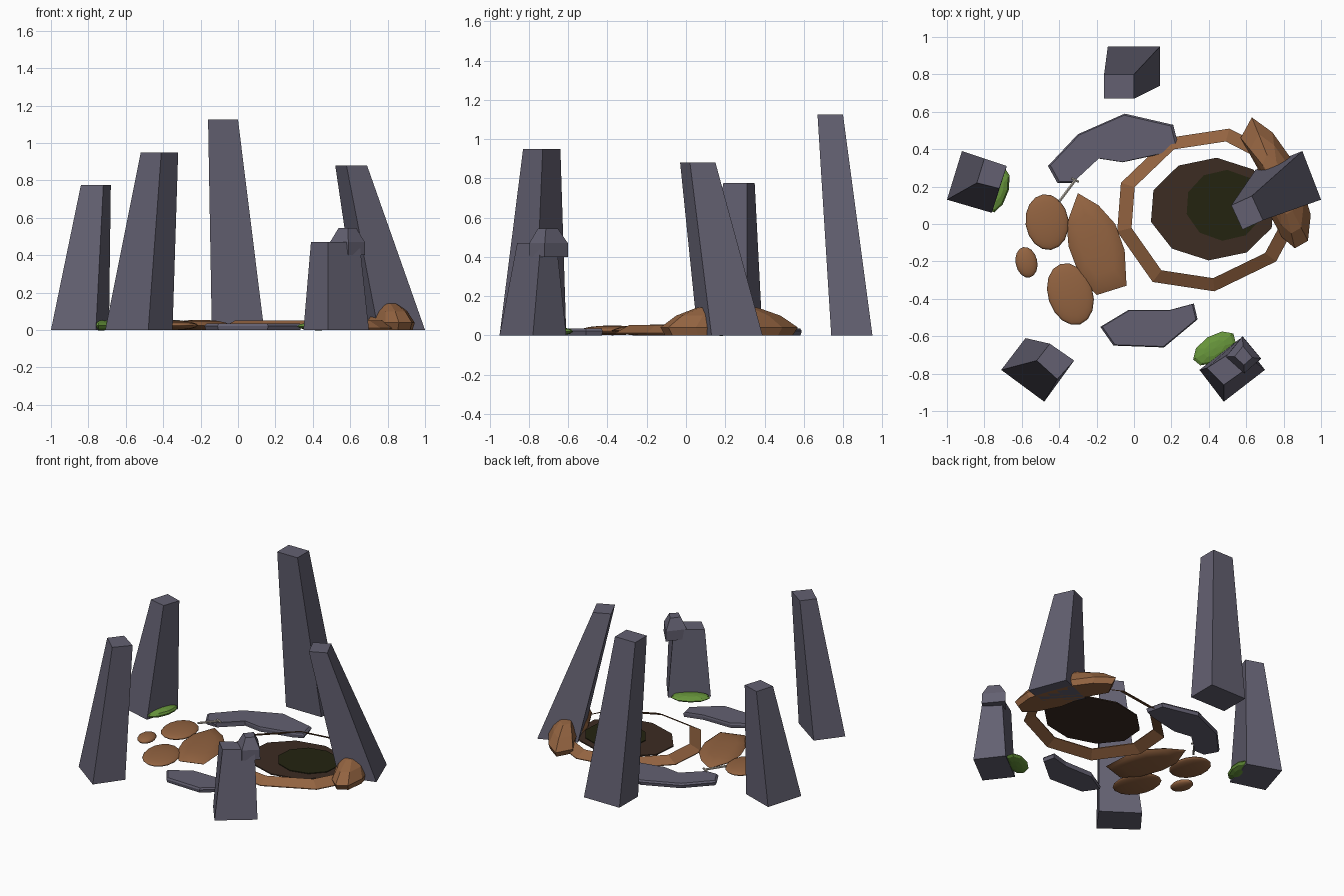
import bpy, bmesh, math
from mathutils import Vector

cube = bpy.data.objects.get("Cube")
if cube:
    bpy.data.objects.remove(cube, do_unlink=True)


def material(name, rgb):
    m = bpy.data.materials.new(name)
    m.use_nodes = True
    m.diffuse_color = (*rgb, 1)
    m.node_tree.nodes["Principled BSDF"].inputs["Base Color"].default_value = (*rgb, 1)
    return m


STONE = material("slate_stone", (0.125, 0.118, 0.165))
EARTH = material("clay_brown", (0.29, 0.125, 0.052))
MUD = material("dark_mud", (0.045, 0.025, 0.016))
POOL = material("murky_water", (0.017, 0.017, 0.005))
MOSS = material("moss_green", (0.14, 0.31, 0.045))
BONE = material("pale_bone", (0.55, 0.5, 0.43))


def finish(name, bm, mat):
    bmesh.ops.recalc_face_normals(bm, faces=bm.faces)
    me = bpy.data.meshes.new(name)
    bm.to_mesh(me)
    bm.free()
    me.materials.append(mat)
    ob = bpy.data.objects.new(name, me)
    bpy.context.collection.objects.link(ob)
    return ob


def loft(name, rings, mat, closed=False):
    """Join equal-length rings of points; cap the ends or close the loop."""
    bm = bmesh.new()
    loops = [[bm.verts.new(p) for p in r] for r in rings]
    n = len(loops[0])
    pairs = list(zip(loops, loops[1:]))
    if closed:
        pairs.append((loops[-1], loops[0]))
    else:
        bm.faces.new(loops[0])
        bm.faces.new(loops[-1])
    for a, b in pairs:
        for i in range(n):
            j = (i + 1) % n
            bm.faces.new((a[i], a[j], b[j], b[i]))
    return finish(name, bm, mat)


def at(points, z, scale=1.0, centre=None):
    """Lift an outline to a height, scaled about its centre."""
    c = Vector(centre) if centre else sum((Vector(p) for p in points), Vector((0, 0))) / len(points)
    return [(*(c + (Vector(p) - c) * scale), z) for p in points]


def ellipsoid(name, centre, size, angle, mat, segs=16, rings=8):
    bm = bmesh.new()
    bmesh.ops.create_uvsphere(bm, u_segments=segs, v_segments=rings, radius=1)
    ob = finish(name, bm, mat)
    ob.location, ob.scale = centre, size
    ob.rotation_euler.z = math.radians(angle)
    return ob


def smooth(ob, angle=40):
    bpy.ops.object.select_all(action='DESELECT')
    ob.select_set(True)
    bpy.context.view_layer.objects.active = ob
    bpy.ops.object.shade_smooth_by_angle(angle=math.radians(angle))


# Leaning tapered standing stones: base corners, top corners, top height
pillars = {
    "left_pillar": ([(-1, .13), (-.76, .06), (-.69, .31), (-.92, .39)],
                    [(-.84, .22), (-.72, .19), (-.68, .31), (-.80, .35)], .775),
    "front_right_pillar": ([(-.71, -.78), (-.48, -.95), (-.35, -.77), (-.58, -.61)],
                           [(-.52, -.73), (-.41, -.83), (-.32, -.73), (-.45, -.64)], .95),
    "broken_pillar": ([(.35, -.78), (.48, -.95), (.70, -.78), (.57, -.61)],
                      [(.39, -.77), (.48, -.86), (.65, -.74), (.56, -.66)], .47),
    "back_pillar": ([(-.14, .74), (.14, .74), (.14, .95), (-.14, .95)],
                    [(-.16, .67), (0, .67), (0, .80), (-.16, .80)], 1.125),
    "leaning_pillar": ([(.75, .06), (1, .13), (.90, .39), (.65, .29)],
                       [(.58, -.03), (.69, .02), (.63, .15), (.52, .10)], .88),
}
for name, (base, top, height) in pillars.items():
    loft(name, [at(base, 0), at(top, height)], STONE)

# Broken cap resting on the short pillar
cap = [(.49, -.71), (.59, -.80), (.68, -.72), (.58, -.60)]
loft("broken_cap", [at(cap, .40), at(cap, .47, .98), at(cap, .545, .5)], STONE)

# Flat paving slabs with bevelled rims
slabs = {
    "back_slab": [(-.46, .31), (-.30, .48), (-.05, .59), (.21, .53), (.24, .41),
                  (.17, .38), (-.06, .33), (-.19, .35), (-.33, .22), (-.41, .22)],
    "front_slab": [(-.18, -.55), (-.03, -.46), (.19, -.46), (.32, -.425),
                   (.34, -.51), (.16, -.66), (-.11, -.65)],
}
for name, outline in slabs.items():
    loft(name, [at(outline, 0, .97), at(outline, .022), at(outline, .034, .96)], STONE)

# Sloping rim around the pit
rim = [(.51, .51), (.18, .46), (-.07, .22), (-.09, -.04), (.10, -.31),
       (.43, -.36), (.76, -.20), (.90, .06), (.80, .36)]
mid = (.39, .08)
loft("pit_rim", [at(rim, .012, 1, mid), at(rim, .052, .84, mid),
                 at(rim, .047, .84, mid), at(rim, .007, 1, mid)], EARTH, closed=True)


# Mud floor and murky pool
def disc(name, centre, rx, ry, z, thick, sides, mat):
    pts = [(centre[0] + rx * math.cos(math.tau * (i + .4) / sides),
            centre[1] + ry * math.sin(math.tau * (i + .4) / sides)) for i in range(sides)]
    loft(name, [at(pts, z), at(pts, z + thick)], mat)


disc("mud_floor", (.42, .08), .34, .275, .015, .008, 10, MUD)
disc("murky_pool", (.485, .10), .21, .19, .023, .005, 10, POOL)

# Faceted clay mound beside the pit
mound = [(.63, .57), (.74, .49), (.84, .35), (.90, .20), (.945, .05), (.93, -.09),
         (.86, -.13), (.79, -.07), (.70, .10), (.66, .30), (.57, .46)]
loft("clay_mound", [at(mound, 0, .93), at(mound, .04), at(mound, .10, .76),
                    at(mound, .14, .45), at(mound, .152, .15)], EARTH)

# Smooth flattened boulders
boulders = [("upper_boulder", (-.465, .01), .115, .15, 8),
            ("lower_boulder", (-.34, -.375), .12, .17, 18),
            ("pebble", (-.575, -.205), .058, .083, 12)]
for name, (x, y), rx, ry, angle in boulders:
    smooth(ellipsoid(name, (x, y, .025), (rx, ry, .025), angle, EARTH), 60)
big = [(-.30, .165), (-.19, .10), (-.10, .0), (-.05, -.14), (-.04, -.33),
       (-.20, -.38), (-.29, -.28), (-.35, -.12), (-.36, .0)]
smooth(loft("large_boulder", [at(big, 0, .6), at(big, .01, .9), at(big, .024), at(big, .038, .88),
                              at(big, .049, .6), at(big, .054, .25)], EARTH), 50)

# Moss clumps at two pillar feet
ellipsoid("left_moss", (-.73, .18, .025), (.058, .125, .028), -18, MOSS, 9, 6)
ellipsoid("broken_pillar_moss", (.43, -.665, .02), (.13, .07, .022), 33, MOSS, 9, 6)


# Small pale bone: a shaft with a short cross piece
def rod(name, a, b, r):
    bm = bmesh.new()
    a, b = Vector(a), Vector(b)
    bmesh.ops.create_cone(bm, cap_ends=True, segments=6, radius1=r, radius2=r, depth=(b - a).length)
    ob = finish(name, bm, BONE)
    ob.location = (a + b) / 2
    ob.rotation_euler = (b - a).to_track_quat('Z', 'Y').to_euler()


rod("bone_shaft", (-.40, .12, .05), (-.31, .24, .045), .008)
rod("bone_cross", (-.335, .245, .045), (-.295, .225, .045), .007)
